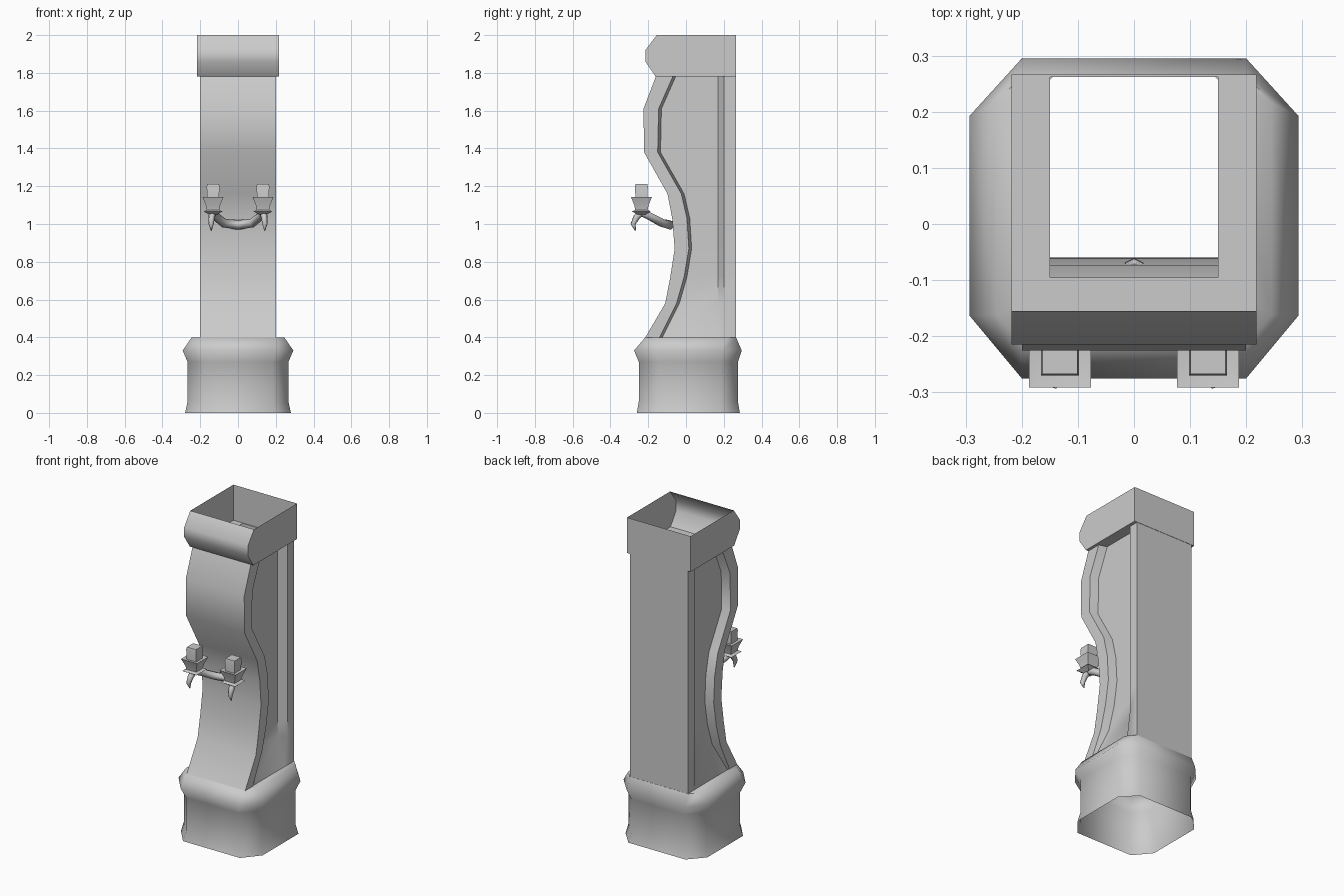
import bpy, bmesh, math

if "Cube" in bpy.data.objects:
    bpy.data.objects.remove(bpy.data.objects["Cube"])

stone = bpy.data.materials.new("grey_stone")
stone.diffuse_color = (0.6, 0.6, 0.6, 1)
stone.use_nodes = True
stone.node_tree.nodes["Principled BSDF"].inputs["Base Color"].default_value = stone.diffuse_color


def loft(name, rings, cap=False, angle=50):
    """Skin a stack of equal-length closed rings."""
    bm = bmesh.new()
    rows = [[bm.verts.new(p) for p in r] for r in rings]
    n = len(rows[0])
    for a, b in zip(rows, rows[1:]):
        for i in range(n):
            j = (i + 1) % n
            bm.faces.new((a[i], a[j], b[j], b[i]))
    if cap:
        bm.faces.new(rows[0][::-1])
        bm.faces.new(rows[-1])
    me = bpy.data.meshes.new(name)
    bm.to_mesh(me)
    bm.free()
    me.materials.append(stone)
    ob = bpy.data.objects.new(name, me)
    bpy.context.collection.objects.link(ob)
    bpy.ops.object.select_all(action='DESELECT')
    ob.select_set(True)
    bpy.context.view_layer.objects.active = ob
    bpy.ops.object.shade_smooth_by_angle(angle=math.radians(angle))
    return ob


def octagon(x, y0, y1, z, c):
    return [(-x + c, y0, z), (x - c, y0, z), (x, y0 + c * 1.2, z), (x, y1 - c * 1.1, z),
            (x - c, y1, z), (-x + c, y1, z), (-x, y1 - c * 1.1, z), (-x, y0 + c * 1.2, z)]


def rect(x, y0, y1, z, cx=0.0):
    return [(cx - x, y0, z), (cx + x, y0, z), (cx + x, y1, z), (cx - x, y1, z)]


# Flared octagonal base, open underneath, with a ledge under the column
loft("base", [octagon(0.28, -0.26, 0.285, 0, 0.085),
              octagon(0.267, -0.25, 0.275, 0.06, 0.085),
              octagon(0.267, -0.25, 0.275, 0.27, 0.085),
              octagon(0.293, -0.275, 0.295, 0.33, 0.093),
              octagon(0.245, -0.215, 0.265, 0.4, 0.045),
              octagon(0.15, -0.1, 0.262, 0.4, 0.005)], angle=60)

# Column: wavy front slab, side recesses and straight back post
# z, front y, rim back y, recess x
profile = [(0.40, -0.215, -0.14, 0.197), (0.58, -0.11, -0.05, 0.155),
           (0.72, -0.083, -0.01, 0.15), (0.87, -0.06, 0.015, 0.15),
           (1.03, -0.073, 0.005, 0.15), (1.16, -0.098, -0.025, 0.15),
           (1.38, -0.222, -0.15, 0.15), (1.61, -0.225, -0.145, 0.15),
           (1.78, -0.16, -0.07, 0.15)]
rows = []
for z, f, b, r in profile:
    half = [(0.2, f), (0.2, b), (r, b + 0.015), (r, 0.17), (0.198, 0.2), (0.198, 0.264)]
    rows.append([(x, y, z) for x, y in half] + [(-x, y, z) for x, y in reversed(half)])
loft("column", rows)

# Open square head with a bulging front and a flange underneath
loft("head", [rect(0.15, -0.095, 0.262, 1.78),
              rect(0.218, -0.16, 0.266, 1.78),
              rect(0.218, -0.215, 0.266, 1.86),
              rect(0.218, -0.215, 0.266, 1.92),
              rect(0.218, -0.155, 0.266, 2.0)], angle=55)


def tube(name, pts):
    """Six-sided tapered tube along (x, y, z, radius) points."""
    cu = bpy.data.curves.new(name, 'CURVE')
    cu.dimensions = '3D'
    cu.bevel_depth = 1.0
    cu.bevel_resolution = 1
    cu.use_fill_caps = True
    sp = cu.splines.new('POLY')
    sp.points.add(len(pts) - 1)
    for p, (x, y, z, r) in zip(sp.points, pts):
        p.co = (x, y, z, 1)
        p.radius = r
    cu.materials.append(stone)
    ob = bpy.data.objects.new(name, cu)
    bpy.context.collection.objects.link(ob)


# Curved bracket joining both candles to the column
arm = [(0.132, -0.24, 1.06, 0.02), (0.125, -0.2, 1.045, 0.022),
       (0.075, -0.125, 1.005, 0.024), (0, -0.085, 0.995, 0.026)]
tube("sconce_arm", [(-x, y, z, r) for x, y, z, r in arm] + arm[-2::-1])

for side, s in (("left", -1), ("right", 1)):
    cx = 0.132 * s
    # Hooked tip below each cup
    tube(side + "_hook", [(cx, -0.235, 1.065, 0.02), (cx + 0.008 * s, -0.262, 1.035, 0.018),
                          (cx + 0.01 * s, -0.28, 1.0, 0.014), (cx + 0.01 * s, -0.268, 0.965, 0.003)])

    def block(name, levels):
        loft(name, [rect(w, -0.236 - w, -0.236 + w, z, cx) for w, z in levels], True, 30)

    # Thin dish, flared cup and candle
    block(side + "_dish", [(0.022, 1.05), (0.05, 1.067), (0.022, 1.08)])
    block(side + "_cup", [(0.032, 1.07), (0.038, 1.1), (0.055, 1.142), (0.033, 1.137)])
    block(side + "_candle", [(0.031, 1.12), (0.034, 1.2), (0.031, 1.213)])
